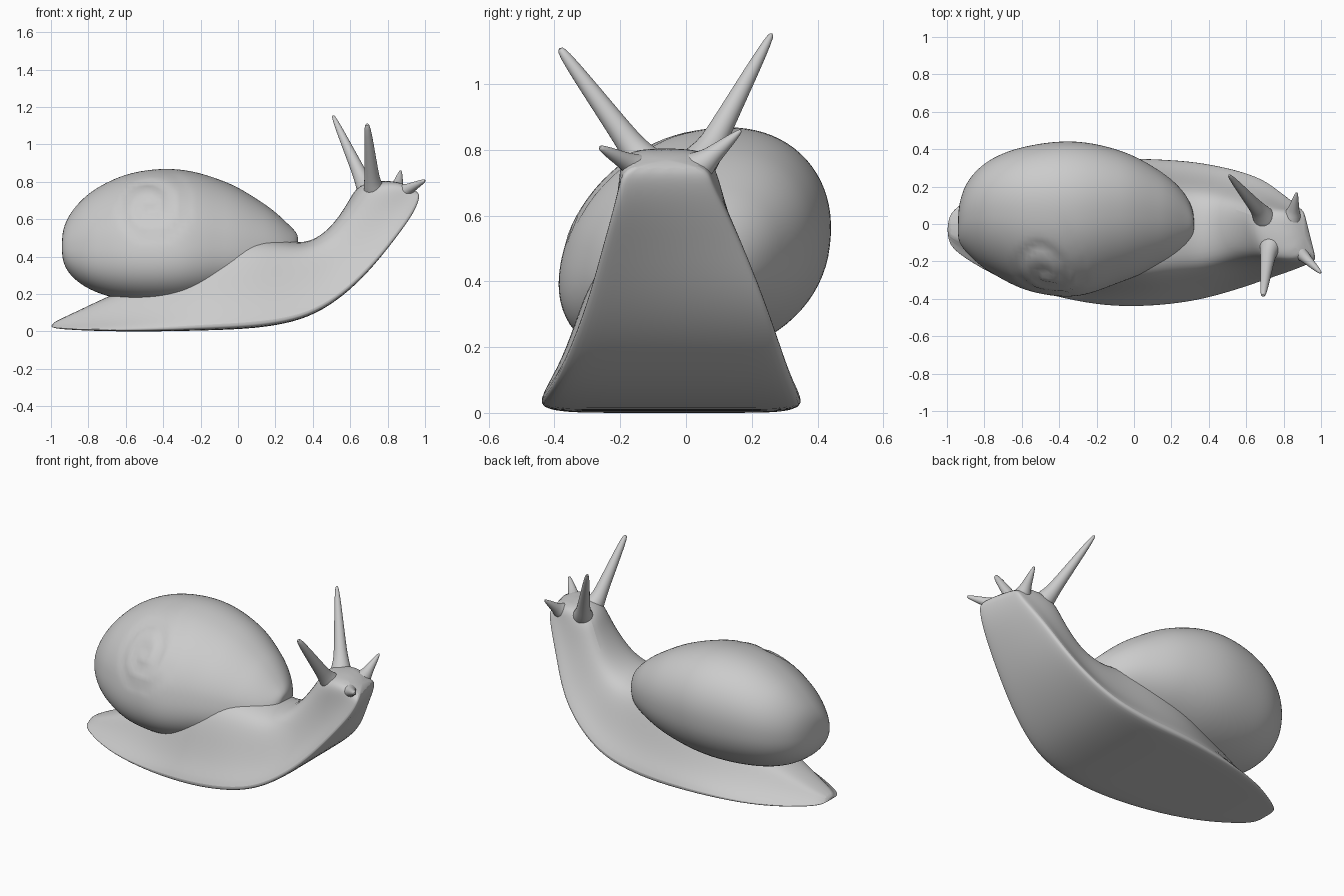
import bpy, bmesh
from math import sin, cos, pi, radians, hypot, atan2, copysign
from mathutils import Vector

cube = bpy.data.objects.get("Cube")
if cube:
    bpy.data.objects.remove(cube)

grey = bpy.data.materials.new("snail_grey")
grey.use_nodes = True
grey.diffuse_color = (0.6, 0.6, 0.6, 1)
grey.node_tree.nodes["Principled BSDF"].inputs["Base Color"].default_value = (0.6, 0.6, 0.6, 1)


def loft(name, rings, subdiv=0):
    """Skin a list of equal-sized closed rings and cap both ends."""
    bm = bmesh.new()
    rows = [[bm.verts.new(p) for p in ring] for ring in rings]
    n = len(rows[0])
    for a, b in zip(rows, rows[1:]):
        for i in range(n):
            j = (i + 1) % n
            bm.faces.new((a[i], a[j], b[j], b[i]))
    bm.faces.new(rows[0])
    bm.faces.new(rows[-1])
    bmesh.ops.recalc_face_normals(bm, faces=bm.faces)
    mesh = bpy.data.meshes.new(name)
    bm.to_mesh(mesh)
    bm.free()
    mesh.materials.append(grey)
    obj = bpy.data.objects.new(name, mesh)
    bpy.context.collection.objects.link(obj)
    if subdiv:
        mod = obj.modifiers.new("smooth", 'SUBSURF')
        mod.levels = mod.render_levels = subdiv
    bpy.ops.object.select_all(action='DESELECT')
    obj.select_set(True)
    bpy.context.view_layer.objects.active = obj
    bpy.ops.object.shade_smooth_by_angle(angle=radians(50))


def spline(values, t):
    """Catmull-Rom value at t in 0..1, mirrored at the ends."""
    last = len(values) - 1
    i = min(int(t * last), last - 1)
    f = t * last - i
    b, c = values[i], values[i + 1]
    a = values[i - 1] if i else 2 * b - c
    d = values[i + 2] if i + 2 <= last else 2 * c - b
    return b + f * ((c - a) + f * ((2*a - 5*b + 4*c - d) + f * (3*b - a - 3*c + d))) / 2


def fuller(v):
    """Slightly boxier than a plain sine or cosine."""
    return copysign(abs(v) ** .93, v)


# Body: sole x, sole z, top x, top z, centre y, sole half width, top half width
stations = [
    (-1.0, .02, -1.0, .045, -.03, .07, .04),
    (-.93, .01, -.90, .09, -.03, .14, .08),
    (-.70, 0, -.70, .19, -.03, .275, .14),
    (-.42, 0, -.42, .31, -.04, .35, .20),
    (-.20, .005, -.20, .45, -.045, .385, .26),
    (-.04, .01, -.04, .50, -.045, .395, .265),
    (.12, .02, .10, .52, -.045, .39, .26),
    (.30, .05, .24, .495, -.04, .375, .24),
    (.45, .11, .36, .475, -.035, .345, .23),
    (.60, .22, .46, .53, -.03, .305, .19),
    (.72, .35, .53, .61, -.03, .26, .17),
    (.82, .50, .59, .70, -.04, .21, .155),
    (.90, .62, .63, .77, -.05, .165, .15),
    (.94, .70, .70, .805, -.06, .135, .14),
    (.945, .75, .86, .81, -.06, .12, .12),
]
# Half profile: height share, weight of sole width, weight of top width
profile = [(0, 0, 0), (0, .55, 0), (0, .96, 0), (.04, 1.04, 0), (.25, .62, .38),
           (.5, .22, .8), (.75, 0, .97), (.94, 0, .72), (1, 0, 0)]
rings = []
for sx, sz, tx, tz, cy, ws, wt in stations:
    half = [(sx + (tx - sx) * h, a * ws + b * wt, sz + (tz - sz) * h) for h, a, b in profile]
    outline = half + [(x, -y, z) for x, y, z in half[-2:0:-1]]
    # The head is turned a little to its right
    yaw = .25 * max(0, min(1, (sz - .3) / .35))
    rings.append([(x - yaw * y, cy + y, z) for x, y, z in outline])
loft("body", rings, 2)

# Shell: side and height limits at even angles from the back to the lip
z_top = [.49, .635, .765, .85, .865, .80, .685, .57, .50]
z_low = [.42, .30, .21, .16, .155, .20, .26, .32, .42]
y_left = [.03, .22, .35, .42, .44, .39, .285, .16, .02]
y_right = [-.06, -.155, -.265, -.36, -.385, -.31, -.22, -.13, -.03]
core = Vector((-.31, .03, .5))
apex_x, apex_z = -.47, .67
rings = []
for i in range(65):
    t = .005 + .99 * i / 64
    x = -.31 - .63 * cos(pi * t)
    hi, lo = spline(z_top, t), spline(z_low, t)
    left, right = spline(y_left, t), spline(y_right, t)
    ring = []
    for k in range(80):
        a = 2 * pi * k / 80
        lean = .22 - .09 * cos(a)
        p = Vector((x, (left + right) / 2 + (left - right) / 2 * fuller(cos(a - lean)),
                    (hi + lo) / 2 + (hi - lo) / 2 * fuller(sin(a))))
        # Spiral groove around the apex on the right side
        r = hypot(x - apex_x, p.z - apex_z)
        if p.y < .05 and r < .24:
            phase = r / .1 - atan2(p.z - apex_z, x - apex_x) / (2 * pi)
            fade = min(1, (.24 - r) / .1) * min(1, (.05 - p.y) / .1)
            p += (core - p).normalized() * .014 * fade * max(0, cos(2 * pi * phase)) ** 2
        ring.append(p)
    rings.append(ring)
loft("shell", rings)


def tentacle(name, root, base, tip, radius, tip_radius):
    """Tapered feeler that flares out of the head and ends in a rounded tip."""
    root, base, tip = Vector(root), Vector(base), Vector(tip)
    turn = (tip - base).to_track_quat('Z', 'Y')
    tube = []

    def ring(centre, r):
        tube.append([centre + turn @ Vector((r * cos(k * pi / 6), r * sin(k * pi / 6), 0))
                     for k in range(12)])

    ring(root, radius * 1.5)
    ring(root.lerp(base, .6), radius * 1.3)
    for f, s in [(.03, .92), (.15, .72), (.4, .5), (.7, .26), (.95, 0)]:
        ring(base.lerp(tip, f), tip_radius + (radius - tip_radius) * s)
    ring(tip, tip_radius * .45)
    loft(name, tube, 1)


tentacle("right_eye_stalk", (.75, -.07, .70), (.72, -.145, .785), (.69, -.385, 1.11), .05, .017)
tentacle("left_eye_stalk", (.73, -.02, .70), (.675, .065, .79), (.507, .262, 1.155), .05, .013)
tentacle("right_feeler", (.84, -.10, .72), (.90, -.165, .755), (1.0, -.263, .808), .038, .010)
tentacle("left_feeler", (.83, -.01, .72), (.85, .06, .765), (.87, .168, .86), .042, .008)
